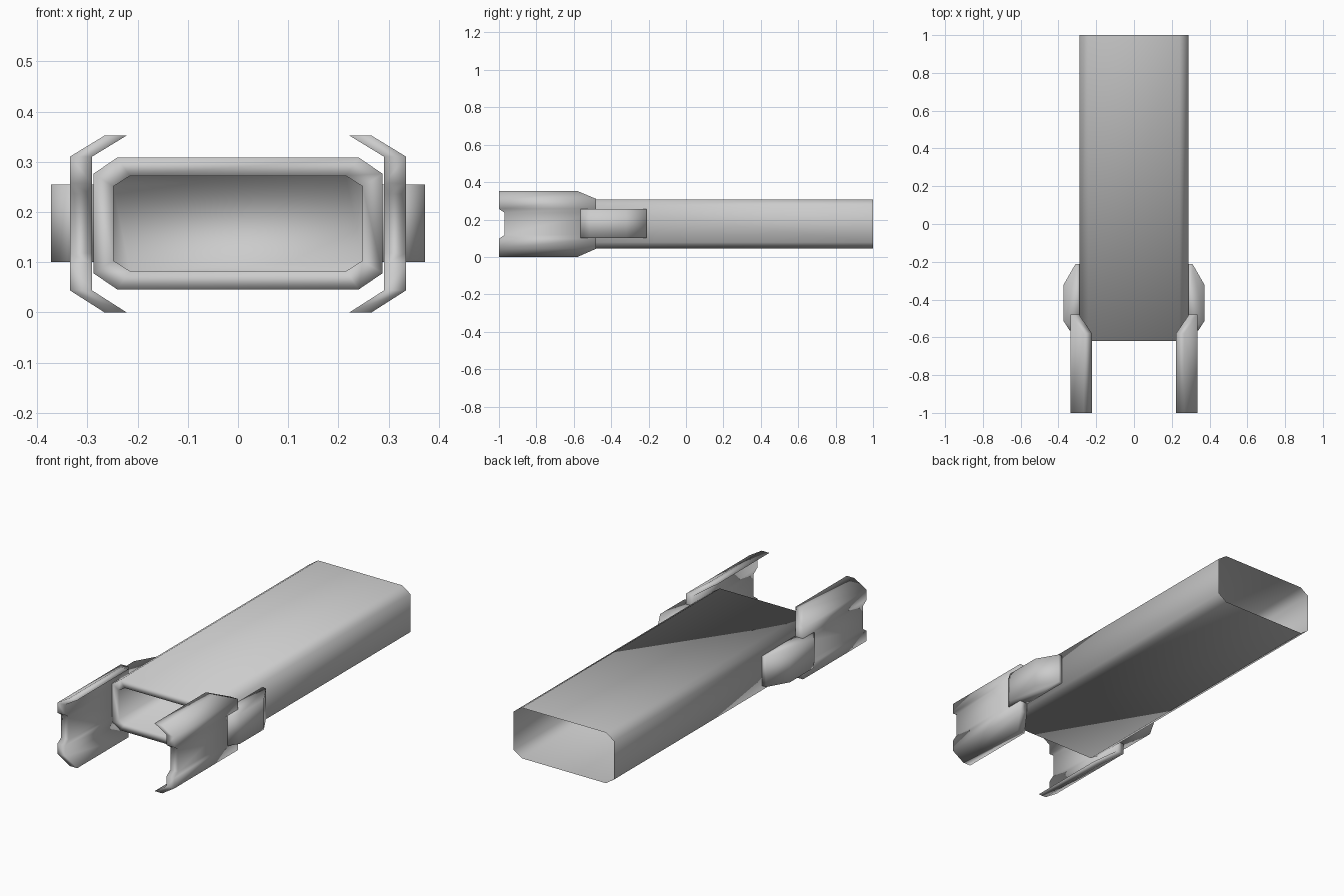
import bpy, bmesh

if "Cube" in bpy.data.objects:
    bpy.data.objects.remove(bpy.data.objects["Cube"])


def make(name, verts, faces, mirror=False):
    me = bpy.data.meshes.new(name)
    me.from_pydata(verts, [], faces)
    bm = bmesh.new()
    bm.from_mesh(me)
    bmesh.ops.recalc_face_normals(bm, faces=bm.faces)
    bm.to_mesh(me)
    bm.free()
    me.shade_smooth()
    ob = bpy.data.objects.new(name, me)
    bpy.context.collection.objects.link(ob)
    if mirror:
        ob.modifiers.new("Mirror", 'MIRROR').use_clip = False
    return ob


def loft(rings):
    """Vertices and side faces joining closed rings of equal length."""
    n = len(rings[0])
    verts = [v for r in rings for v in r]
    faces = [(i * n + j, i * n + (j + 1) % n, (i + 1) * n + (j + 1) % n, (i + 1) * n + j)
             for i in range(len(rings) - 1) for j in range(n)]
    return verts, faces


def octagon(hx, hz, cx, cz, y, zc=0.177):
    pts = [(hx, hz - cz), (hx - cx, hz), (cx - hx, hz), (-hx, hz - cz),
           (-hx, cz - hz), (cx - hx, -hz), (hx - cx, -hz), (hx, cz - hz)]
    return [(x, y, zc + z) for x, z in pts]


# Octagonal tube: open at the back, rim and closed recess at the front
front, depth = -0.62, 0.3
verts, faces = loft([octagon(0.288, 0.131, 0.047, 0.032, 1.0),
                     octagon(0.288, 0.131, 0.047, 0.032, front),
                     octagon(0.248, 0.095, 0.033, 0.021, front),
                     octagon(0.248, 0.095, 0.033, 0.021, front + depth)])
faces.append(tuple(range(24, 32)))
make("main_tube", verts, faces)

# Side arms: bent plates with a notched front; rows are (z, outer x, front y, back y)
rows = [(0.0, 0.266, -1, -0.58), (0.044, 0.335, -1, -0.48), (0.097, 0.335, -1, -0.48),
        (0.118, 0.335, -0.97, -0.48), (0.236, 0.335, -0.97, -0.48),
        (0.257, 0.335, -1, -0.48), (0.31, 0.335, -1, -0.48), (0.352, 0.266, -1, -0.58)]
thick = 0.044
verts, faces = loft([[(x, f, z), (x, b, z), (x - thick, b, z), (x - thick, f, z)]
                     for z, x, f, b in rows])
n = len(verts)
faces += [(0, 1, 2, 3), (n - 4, n - 3, n - 2, n - 1)]
make("side_arm", verts, faces, mirror=True)

# Side lugs: chamfered blocks tying the arms to the tube
plan = [(0.286, -0.212), (0.31, -0.212), (0.372, -0.32),
        (0.372, -0.515), (0.34, -0.565), (0.286, -0.565)]
verts, faces = loft([[(x, y, z) for x, y in plan] for z in (0.1, 0.255)])
faces += [tuple(range(6)), tuple(range(6, 12))]
make("side_lug", verts, faces, mirror=True)
